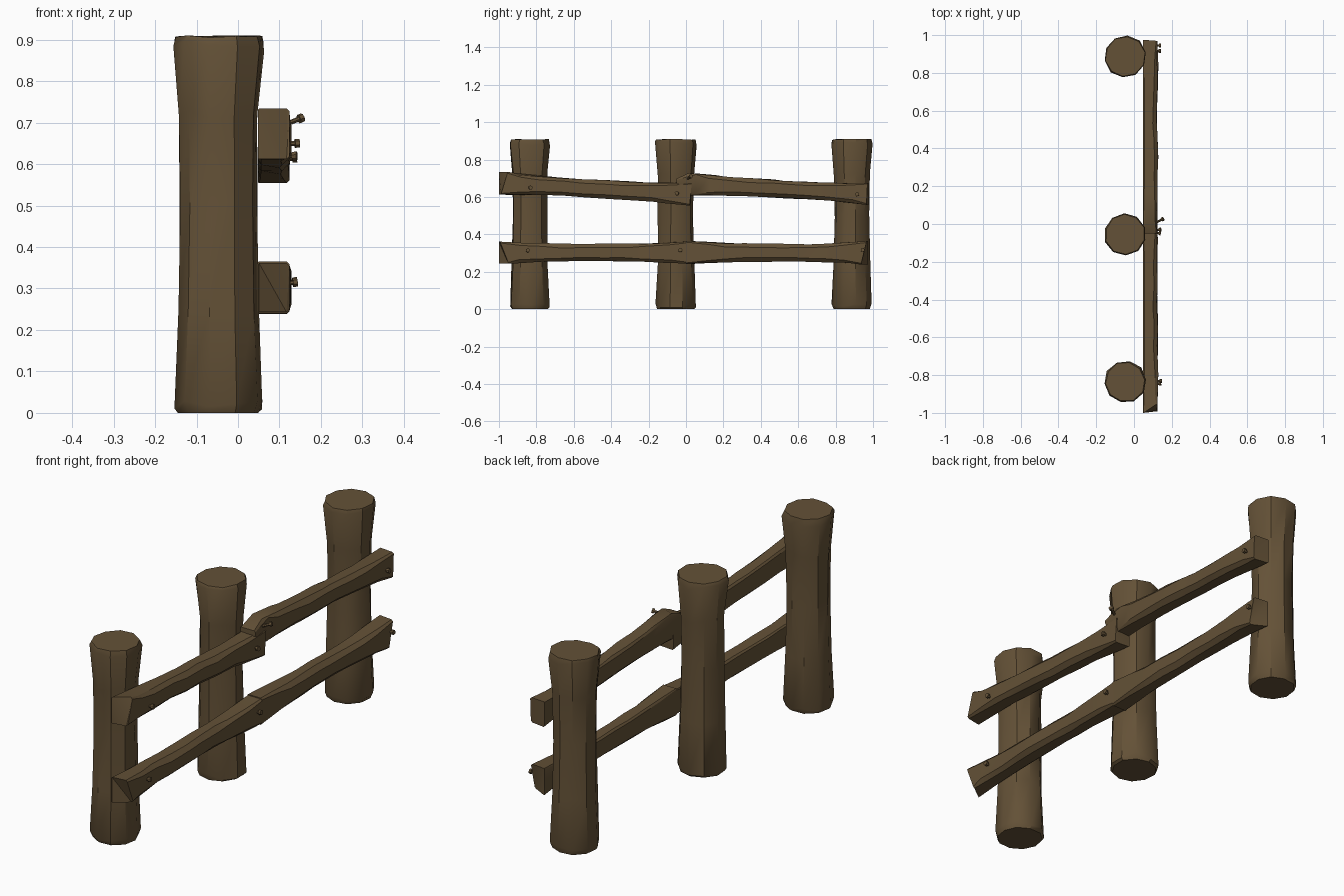
import bpy, bmesh, math, random
from mathutils import Vector, Matrix

if "Cube" in bpy.data.objects:
    bpy.data.objects.remove(bpy.data.objects["Cube"])

random.seed(4)

wood = bpy.data.materials.new("weathered_brown_wood")
wood.diffuse_color = (0.127, 0.083, 0.038, 1)
wood.use_nodes = True
wood.node_tree.nodes["Principled BSDF"].inputs["Base Color"].default_value = wood.diffuse_color


def finish(name, bm, angle=35):
    bmesh.ops.recalc_face_normals(bm, faces=bm.faces)
    me = bpy.data.meshes.new(name)
    bm.to_mesh(me)
    bm.free()
    me.materials.append(wood)
    ob = bpy.data.objects.new(name, me)
    bpy.context.collection.objects.link(ob)
    bpy.ops.object.select_all(action='DESELECT')
    ob.select_set(True)
    bpy.context.view_layer.objects.active = ob
    bpy.ops.object.shade_smooth_by_angle(angle=math.radians(angle))
    return ob


def loft(bm, rings):
    """Skin a list of equal-length point rings and cap both ends."""
    vs = [[bm.verts.new(p) for p in r] for r in rings]
    n = len(vs[0])
    for a, b in zip(vs, vs[1:]):
        for i in range(n):
            j = (i + 1) % n
            bm.faces.new((a[i], a[j], b[j], b[i]))
    bm.faces.new(vs[0][::-1])
    bm.faces.new(vs[-1])


# Posts: ten-sided logs, flared at both ends, with rough chamfered rims
PROFILE = [(0, 0.098, 0), (0.02, 0.107, 0.012), (0.25, 0.098, 0.01), (0.5, 0.094, 0.01),
           (0.72, 0.096, 0.01), (0.885, 0.112, 0.013), (0.908, 0.105, 0.003)]


def post(name, y, turn):
    bm = bmesh.new()
    rings = []
    for z, r, jz in PROFILE:
        ring = []
        for i in range(10):
            a = math.tau * i / 10 + turn
            rr = r * random.uniform(0.975, 1.025)
            ring.append((-0.047 + rr * math.cos(a), y + rr * math.sin(a),
                         z + random.uniform(-jz, jz)))
        rings.append(ring)
    loft(bm, rings)
    finish(name, bm)


post("post_left", -0.835, 0.1)
post("post_middle", -0.055, 0.35)
post("post_right", 0.887, 0.2)


# Rails: hewn beams, square at the ends, chamfered and wavy between
def rail(name, stations, start=(0, 0, 0, 0), end=(0, 0, 0, 0)):
    """stations: (y, low z, high z, chamfer); start/end: y shift of the corners
    back-low, front-low, front-high, back-high."""
    bm = bmesh.new()
    rings = []
    for k, (y, lo, hi, c) in enumerate(stations):
        inner = 0 < k < len(stations) - 1
        w = 0.005 if inner else 0.0
        x0, x1 = 0.048, 0.124 + random.uniform(-w, w)
        s = start if k == 0 else end if k == len(stations) - 1 else (0, 0, 0, 0)
        pts = [(x0, lo + c * .4, 0), (x0 + c * .4, lo, 0), (x1 - c, lo, 1), (x1, lo + c, 1),
               (x1, hi - c, 2), (x1 - c, hi, 2), (x0 + c * .4, hi, 3), (x0, hi - c * .4, 3)]
        rings.append([(px, y + s[q] + (random.uniform(-.025, .025) if inner else 0),
                       pz + random.uniform(-w, w) * .6) for px, pz, q in pts])
    loft(bm, rings)
    bmesh.ops.triangulate(bm, faces=[f for f in bm.faces if len(f.verts) > 4])
    finish(name, bm, 28)


def span(y0, y1, z0, z1, t_end, t_mid, n=9):
    """Stations along a sloping beam, thicker toward its ends."""
    out = []
    for i in range(n + 1):
        u = i / n
        e = abs(2 * u - 1) ** 3
        t = (t_mid + (t_end - t_mid) * e) / 2
        z = z0 + (z1 - z0) * u
        out.append((y0 + (y1 - y0) * u, z - t, z + t, 0.02 - 0.013 * e))
    return out


rail("upper_rail_left", span(-1.0, 0.025, 0.673, 0.615, 0.122, 0.096),
     start=(0, 0.012, 0.045, 0), end=(0, -0.005, 0.005, 0))
# the second upper rail begins with a splintered tip
rail("upper_rail_right", [(-0.05, 0.672, 0.698, 0.006)] +
     span(0.03, 0.975, 0.668, 0.617, 0.118, 0.092), end=(0, -0.01, -0.005, 0))
rail("lower_rail_left", span(-1.0, 0.01, 0.302, 0.303, 0.118, 0.094),
     start=(0, 0.05, 0.008, 0))
rail("lower_rail_right", span(0.0, 0.972, 0.303, 0.301, 0.125, 0.094),
     end=(0, -0.035, -0.008, 0))


# Nails: thin shank with a wider head, each leaning a little
def nail(name, y, z, out, lean_y=0.0, lean_z=0.0):
    d = Vector((1, lean_y, lean_z)).normalized()
    rot = Vector((0, 0, 1)).rotation_difference(d).to_matrix().to_4x4()
    tip = Vector((out, y, z))
    bm = bmesh.new()
    for r, depth, back in ((0.006, 0.05, 0.03), (0.011, 0.011, 0.0055)):
        bmesh.ops.create_cone(bm, cap_ends=True, segments=7, radius1=r, radius2=r, depth=depth,
                              matrix=Matrix.Translation(tip - d * back) @ rot)
    finish(name, bm)


nail("nail_upper_1", -0.83, 0.65, 0.148, 0.15, 0.05)
nail("nail_upper_2", -0.05, 0.62, 0.142, -0.2, 0.05)
nail("nail_upper_3", 0.028, 0.712, 0.156, 0.5, 0.4)
nail("nail_upper_4", 0.915, 0.615, 0.142, 0.0, 0.1)
nail("nail_lower_1", -0.845, 0.315, 0.143, 0.1, 0.1)
nail("nail_lower_2", -0.03, 0.317, 0.143, 0.1, 0.2)
nail("nail_lower_3", 0.945, 0.317, 0.143, 0.0, 0.1)
